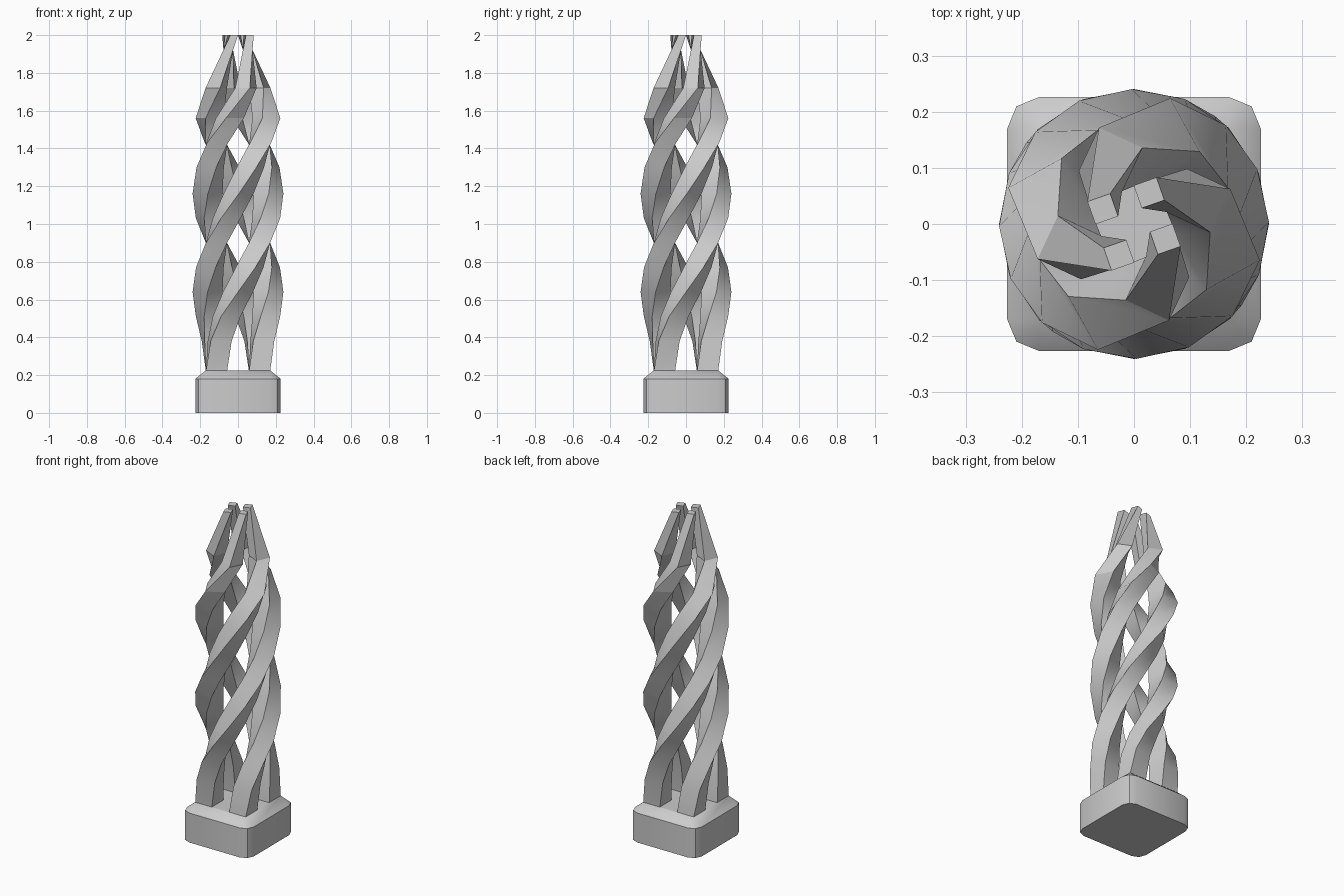
import bpy, bmesh
from math import radians, sin, cos, pi

if "Cube" in bpy.data.objects:
    bpy.data.objects.remove(bpy.data.objects["Cube"])


def loft(name, rings):
    """Closed solid through a stack of equal-length vertex rings."""
    bm = bmesh.new()
    loops = [[bm.verts.new(p) for p in ring] for ring in rings]
    n = len(loops[0])
    for a, b in zip(loops, loops[1:]):
        for i in range(n):
            j = (i + 1) % n
            bm.faces.new((a[i], a[j], b[j], b[i]))
    bm.faces.new(loops[0][::-1])
    bm.faces.new(loops[-1])
    bmesh.ops.remove_doubles(bm, verts=bm.verts, dist=1e-5)
    bmesh.ops.recalc_face_normals(bm, faces=bm.faces)
    mesh = bpy.data.meshes.new(name)
    bm.to_mesh(mesh)
    bm.free()
    obj = bpy.data.objects.new(name, mesh)
    bpy.context.collection.objects.link(obj)
    bpy.ops.object.select_all(action='DESELECT')
    obj.select_set(True)
    bpy.context.view_layer.objects.active = obj
    bpy.ops.object.shade_smooth_by_angle(angle=radians(30))
    return obj


# Base: square block with two-step rounded corners and a chamfered top
def rounded_square(radius, z, core=0.17):
    pts = []
    for q in range(4):
        cx = core * (1 if q in (0, 3) else -1)
        cy = core * (1 if q in (0, 1) else -1)
        for k in range(3):
            a = q * pi / 2 + k * pi / 4
            pts.append((cx + radius * cos(a), cy + radius * sin(a), z))
    return pts


loft("base", [rounded_square(0.056, 0), rounded_square(0.056, 0.18),
              rounded_square(0, 0.225)])

# Strands: height, twist in degrees, scale
LEVELS = [(0.22, 0, 1), (0.38, 8, 1), (0.51, 23, 1), (0.64, 45, 1),
          (0.77, 67.5, 1), (0.90, 90, 1), (1.03, 113, 1), (1.16, 136, 1),
          (1.30, 159, 1), (1.43, 182, 1), (1.56, 209, 0.97),
          (1.72, 245, 0.76), (2.00, 289.3, 0.383)]
SECTION = [(0.058, 0.058), (0.17, 0.058), (0.17, 0.17), (0.058, 0.17)]

for s in range(4):
    rings = []
    for z, twist, k in LEVELS:
        a = radians(twist) + s * pi / 2
        rings.append([(k * (x * cos(a) - y * sin(a)),
                       k * (x * sin(a) + y * cos(a)), z) for x, y in SECTION])
    loft(f"twisted_strand_{s + 1}", rings)
